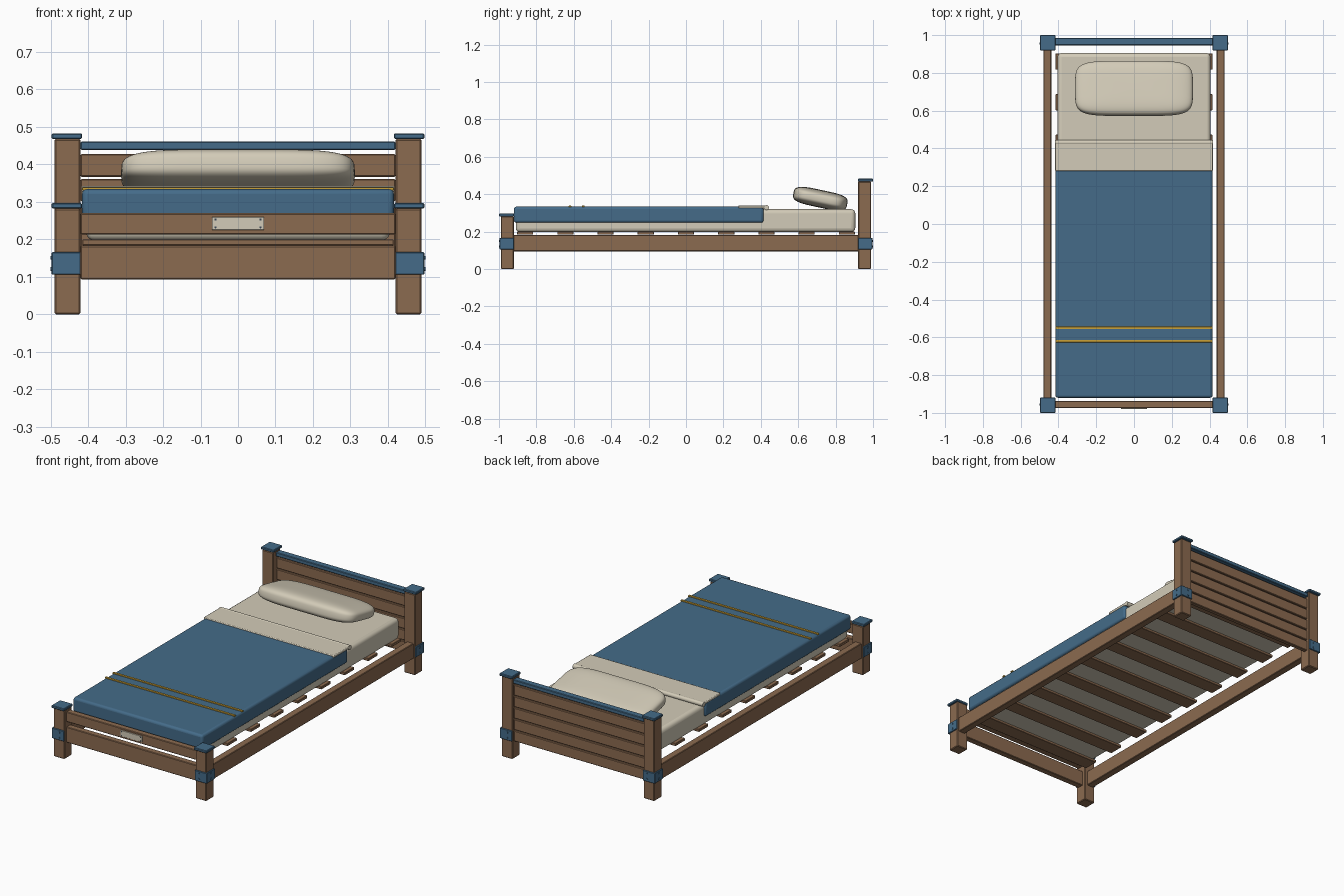
import bpy, math
from mathutils import Matrix, Vector

if "Cube" in bpy.data.objects:
    bpy.data.objects.remove(bpy.data.objects["Cube"])


def mat(name, rgb):
    m = bpy.data.materials.new(name)
    m.diffuse_color = (*rgb, 1)
    m.use_nodes = True
    m.node_tree.nodes["Principled BSDF"].inputs["Base Color"].default_value = m.diffuse_color
    return m


WOOD = mat("brown wood", (0.26, 0.145, 0.08))
BLUE = mat("blue", (0.058, 0.148, 0.25))
CREAM = mat("cream linen", (0.65, 0.60, 0.48))
GOLD = mat("gold", (0.60, 0.36, 0.04))
DARK = mat("dark bolt", (0.04, 0.06, 0.09))


def smooth(o):
    bpy.ops.object.select_all(action='DESELECT')
    o.select_set(True)
    bpy.context.view_layer.objects.active = o
    bpy.ops.object.shade_smooth_by_angle(angle=math.radians(35))


def box(name, m, x, y, z, bevel=0.003, seg=1):
    """Bevelled box from (min, max) ranges."""
    bpy.ops.mesh.primitive_cube_add(size=1)
    o = bpy.context.object
    o.name = name
    lo, hi = Vector((x[0], y[0], z[0])), Vector((x[1], y[1], z[1]))
    o.data.transform(Matrix.Translation((lo + hi) / 2) @ Matrix.Diagonal((*(hi - lo), 1)))
    o.data.materials.append(m)
    if bevel:
        b = o.modifiers.new("bevel", 'BEVEL')
        b.width, b.segments = bevel, seg
    if seg > 1:
        smooth(o)
    return o


def rod(name, m, p, axis, r, length, verts=12):
    bpy.ops.mesh.primitive_cylinder_add(vertices=verts, radius=r, depth=length)
    o = bpy.context.object
    o.name = name
    q = Vector((0, 0, 1)).rotation_difference(Vector(axis))
    o.data.transform(Matrix.Translation(p) @ q.to_matrix().to_4x4())
    o.data.materials.append(m)
    smooth(o)
    return o


def span(a, b, s):
    return tuple(sorted((a * s, b * s)))


# Posts, caps, corner brackets with bolts
for end, ys, h in (("foot", -1, 0.282), ("head", 1, 0.468)):
    for side, xs in (("left", -1), ("right", 1)):
        n = f"{end}_{side}"
        box(n + "_post", WOOD, span(0.42, 0.49, xs), span(0.92, 0.99, ys), (0, h), 0.004)
        box(n + "_cap", BLUE, span(0.416, 0.497, xs), span(0.919, 1.0, ys), (h, h + 0.015), 0.003)
        box(n + "_bracket_end", BLUE, span(0.42, 0.497, xs), span(0.988, 0.997, ys), (0.106, 0.166), 0.002)
        box(n + "_bracket_side", BLUE, span(0.488, 0.497, xs), span(0.92, 0.997, ys), (0.106, 0.166), 0.002)
        for z in (0.121, 0.151):
            rod(n + "_bolt_end", BLUE, (0.448 * xs, 0.9975 * ys, z), (0, 1, 0), 0.005, 0.005)
            rod(n + "_bolt_side", BLUE, (0.4975 * xs, 0.955 * ys, z), (1, 0, 0), 0.005, 0.005)

# Side rails
for side, xs in (("left", -1), ("right", 1)):
    box(side + "_rail", WOOD, span(0.438, 0.48, xs), (-0.925, 0.925), (0.095, 0.183))

# Foot board with name plate
box("foot_lower_rail", WOOD, (-0.42, 0.42), (-0.974, -0.937), (0.093, 0.183))
box("foot_upper_rail", WOOD, (-0.42, 0.42), (-0.974, -0.937), (0.213, 0.27))
box("foot_plate", CREAM, (-0.07, 0.07), (-0.979, -0.973), (0.225, 0.26), 0.001)
for x in (-0.06, 0.06):
    for z in (0.232, 0.253):
        rod("plate_bolt", DARK, (x, -0.979, z), (0, 1, 0), 0.003, 0.003, 8)

# Head board planks and top rail
for i in range(5):
    z = 0.101 + i * 0.0665
    box("head_plank", WOOD, (-0.42, 0.42), (0.952, 0.977), (z, z + 0.061))
box("head_top_rail", BLUE, (-0.42, 0.42), (0.946, 0.984), (0.438, 0.461))

# Slats
for i in range(-4, 5):
    y = i * 0.215
    box("slat", WOOD, (-0.415, 0.415), (y - 0.043, y + 0.043), (0.184, 0.2), 0.002)

# Bedding
box("mattress", CREAM, (-0.405, 0.405), (-0.91, 0.905), (0.197, 0.32), 0.022, 4)
box("blanket", BLUE, (-0.416, 0.416), (-0.92, 0.415), (0.248, 0.334), 0.013, 3)
for y in (-0.55, -0.62):
    box("blanket_stripe", GOLD, (-0.416, 0.416), (y - 0.007, y + 0.007), (0.331, 0.339), 0.001)
box("sheet_fold", CREAM, (-0.417, 0.417), (0.28, 0.43), (0.325, 0.34), 0.004, 2)
rod("sheet_roll", CREAM, (0, 0.431, 0.329), (1, 0, 0), 0.013, 0.834, 20)

# Pillow: superellipsoid tilted toward the head board
bpy.ops.mesh.primitive_uv_sphere_add(segments=64, ring_count=32, radius=1)
pillow = bpy.context.object
pillow.name = "pillow"


def power(v, e):
    return math.copysign(abs(v) ** e, v) if abs(v) > 1e-6 else 0


for v in pillow.data.vertices:
    x, y, z = v.co
    r = math.hypot(x, y)
    if r > 1e-5:
        k = power(r, 0.5)
        v.co = (0.312 * k * power(x / r, 0.4), 0.147 * k * power(y / r, 0.4), 0.047 * power(z, 0.6))
    else:
        v.co = (0, 0, 0.047 * z)
pillow.data.transform(Matrix.Translation((0, 0.718, 0.376)) @ Matrix.Rotation(math.radians(-12), 4, 'X'))
pillow.data.materials.append(CREAM)
smooth(pillow)
